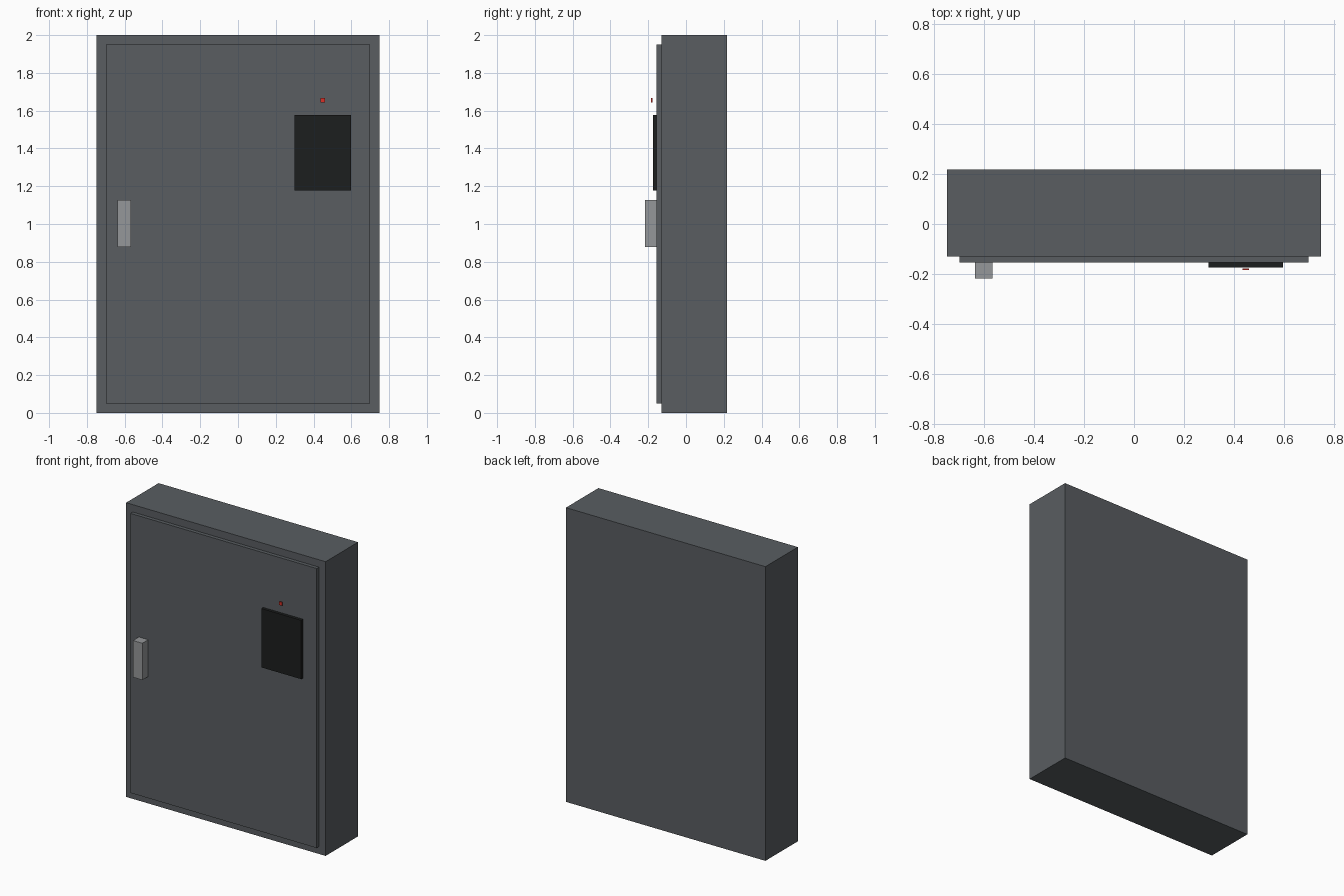
import bpy

if "Cube" in bpy.data.objects:
    bpy.data.objects.remove(bpy.data.objects["Cube"])


def material(name, color):
    m = bpy.data.materials.new(name)
    m.diffuse_color = (*color, 1)
    m.use_nodes = True
    m.node_tree.nodes["Principled BSDF"].inputs["Base Color"].default_value = m.diffuse_color
    return m


def box(name, x, y, z, mat):
    # axis-aligned box from (min, max) ranges
    bpy.ops.mesh.primitive_cube_add(size=1, location=[(a + b) / 2 for a, b in (x, y, z)])
    o = bpy.context.object
    o.name = name
    o.scale = [b - a for a, b in (x, y, z)]
    bpy.ops.object.transform_apply(location=False, rotation=False, scale=True)
    o.data.materials.append(mat)
    return o


steel = material("dark_steel", (0.10, 0.11, 0.12))
black = material("black_panel", (0.012, 0.013, 0.013))
grey = material("handle_metal", (0.30, 0.31, 0.32))
red = material("red_light", (0.7, 0.03, 0.02))

# Cabinet body and raised door
box("cabinet_body", (-0.75, 0.75), (-0.13, 0.218), (0, 2), steel)
box("door", (-0.70, 0.70), (-0.155, -0.13), (0.05, 1.95), steel)

# Door fittings
box("handle", (-0.637, -0.567), (-0.218, -0.155), (0.877, 1.127), grey)
box("control_panel", (0.298, 0.598), (-0.175, -0.155), (1.178, 1.578), black)

# Small indicator standing just proud of the door
box("indicator_light", (0.436, 0.461), (-0.184, -0.178), (1.643, 1.666), red)
